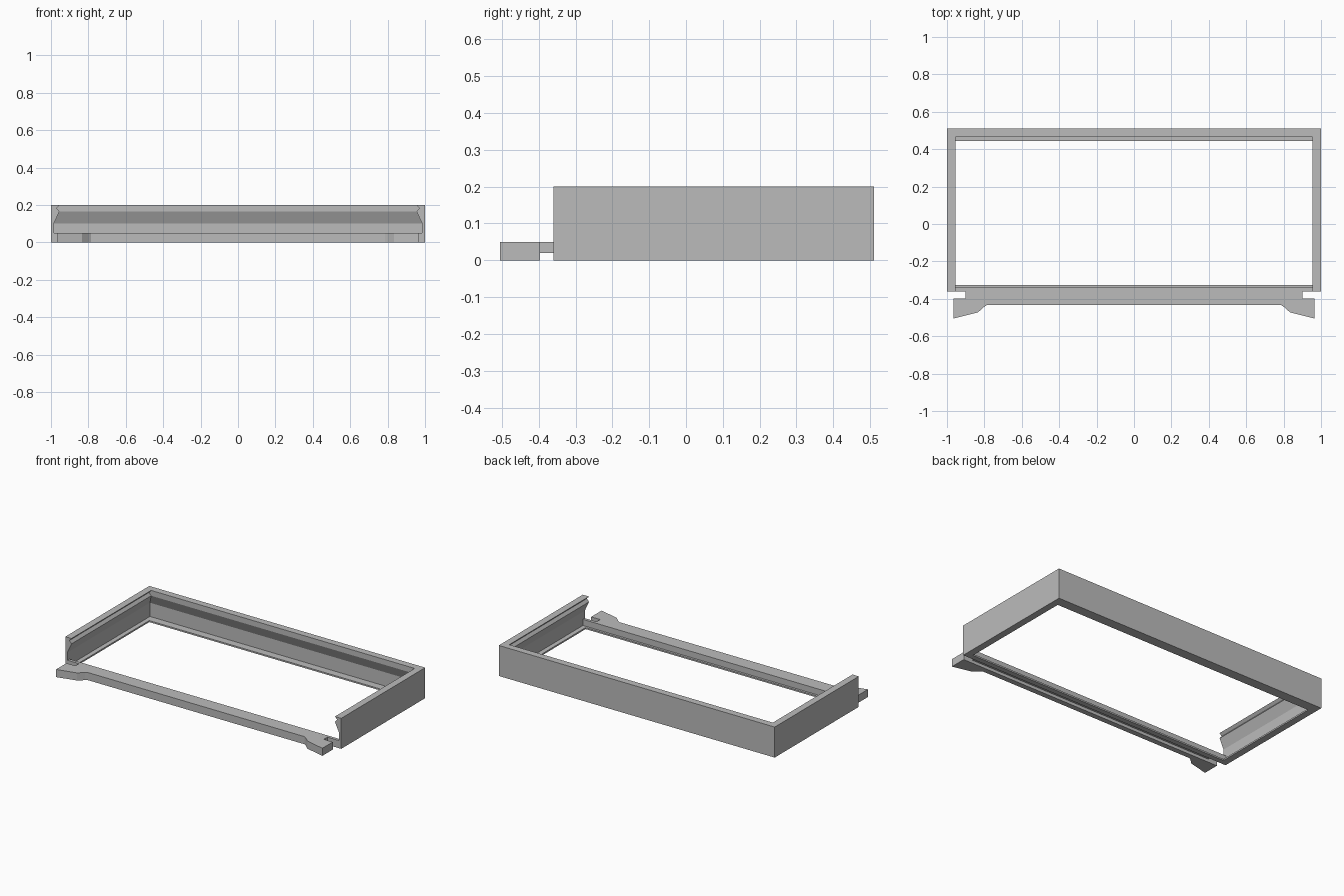
import bpy
import bmesh
from mathutils import Vector

default = bpy.data.objects.get("Cube")
if default:
    bpy.data.objects.remove(default, do_unlink=True)

grey = bpy.data.materials.new("mid grey")
grey.use_nodes = True
colour = (0.5, 0.5, 0.5, 1)
grey.diffuse_color = colour
grey.node_tree.nodes["Principled BSDF"].inputs["Base Color"].default_value = colour


def prism(name, outline, place, start, end):
    """Extrude a 2D outline from start to end; place(u, v, w) gives x, y, z."""
    bm = bmesh.new()
    face = bm.faces.new([bm.verts.new(place(u, v, start)) for u, v in outline])
    new = bmesh.ops.extrude_face_region(bm, geom=[face])["geom"]
    shift = Vector(place(0, 0, end)) - Vector(place(0, 0, start))
    bmesh.ops.translate(bm, vec=shift, verts=[g for g in new if isinstance(g, bmesh.types.BMVert)])
    bmesh.ops.recalc_face_normals(bm, faces=bm.faces)
    mesh = bpy.data.meshes.new(name)
    bm.to_mesh(mesh)
    bm.free()
    mesh.materials.append(grey)
    obj = bpy.data.objects.new(name, mesh)
    bpy.context.collection.objects.link(obj)
    return obj


def join(base, part):
    """Merge a part into the base and drop the helper."""
    mod = base.modifiers.new("merge", "BOOLEAN")
    mod.operation = "UNION"
    mod.solver = "EXACT"
    mod.object = part
    bpy.context.view_layer.objects.active = base
    bpy.ops.object.modifier_apply(modifier=mod.name)
    bpy.data.objects.remove(part, do_unlink=True)


HEIGHT, WALL, OVERHANG, LIP = 0.2, 0.015, 0.045, 0.01
BACK, FRONT, BAR_TOP = 0.51, -0.36, 0.05


def wall_profile(lip_depth, notch):
    """Section by depth from the outer face: lip, hollow wall, overhang."""
    profile = [(0, 0), (lip_depth, 0), (lip_depth, LIP), (WALL, LIP),
               (WALL, 0.1), (OVERHANG, 0.165)]
    if notch:
        profile.append((0.03, 0.183))
    return profile + [(OVERHANG, HEIGHT), (0, HEIGHT)]


# Back wall and the two notched side walls
frame = prism("frame", wall_profile(0.065, False),
              lambda u, v, w: (w, BACK - u, v), -1, 1)
for side in (-1, 1):
    wall = prism("side_wall", wall_profile(OVERHANG, True),
                 lambda u, v, w: (side * (1 - u), w, v), FRONT, BACK)
    join(frame, wall)

# Low front wall with its inner lip
front_wall = prism("front_wall",
                   [(0, 0), (0.035, 0), (0.035, LIP), (0.02, LIP), (0.02, BAR_TOP), (0, BAR_TOP)],
                   lambda u, v, w: (w, FRONT + u, v), -0.99, 0.99)
join(frame, front_wall)

# Thin web between the front wall and the foot bar
BAR_BACK = -0.397
prism("front_web", [(-0.9, BAR_BACK), (0.9, BAR_BACK), (0.9, FRONT), (-0.9, FRONT)],
      lambda u, v, w: (u, v, w), 0.02, BAR_TOP)

# Foot bar with a splayed foot at each end
half = [(0.785, -0.432), (0.80, -0.442), (0.835, -0.473), (0.965, -0.505), (0.965, BAR_BACK)]
prism("foot_bar", half + [(-x, y) for x, y in reversed(half)],
      lambda u, v, w: (u, v, w), 0, BAR_TOP)
